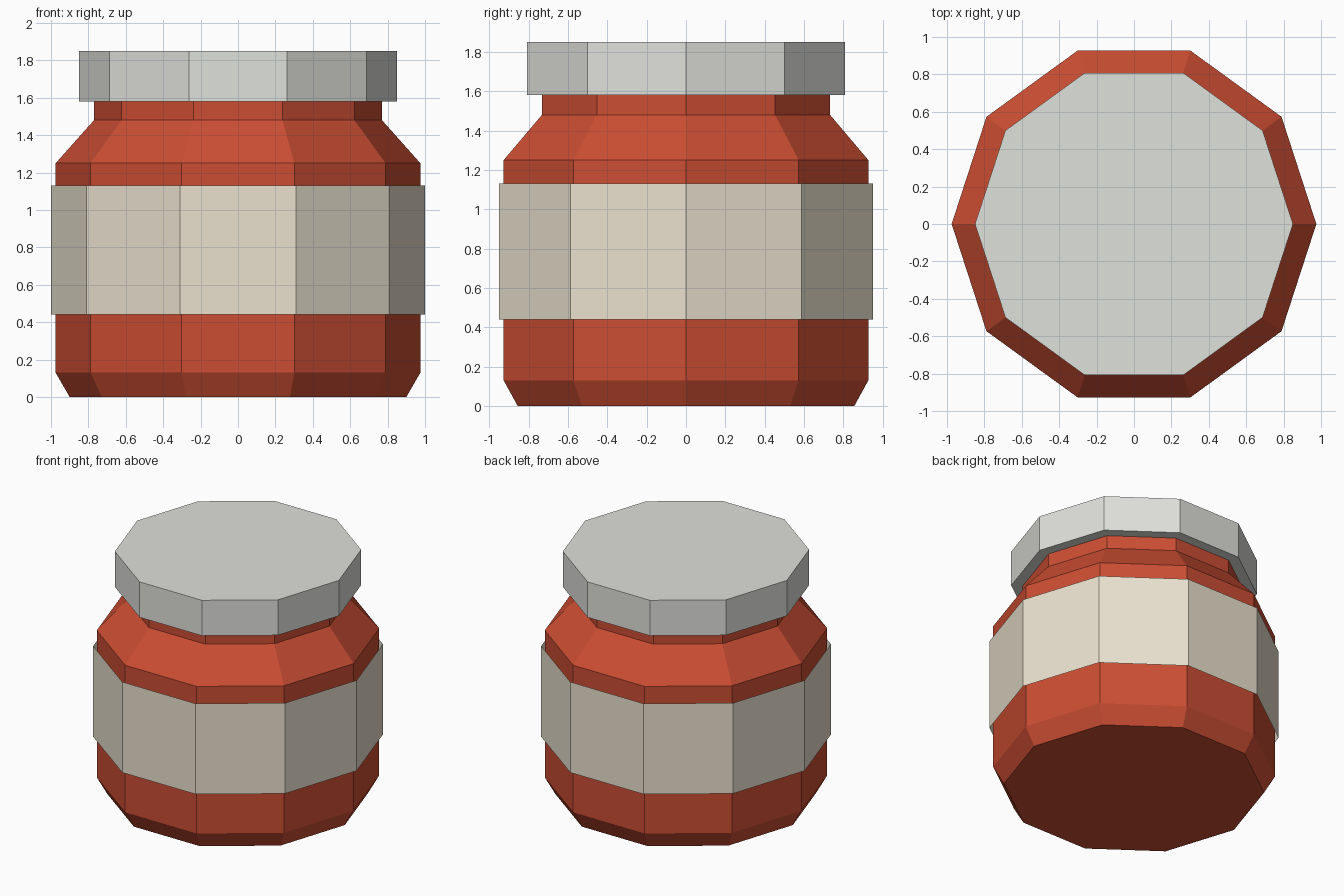
import bpy, bmesh, math

if "Cube" in bpy.data.objects:
    bpy.data.objects.remove(bpy.data.objects["Cube"])

SIDES = 10


def material(name, rgb):
    mat = bpy.data.materials.new(name)
    mat.diffuse_color = (*rgb, 1)
    mat.use_nodes = True
    mat.node_tree.nodes["Principled BSDF"].inputs["Base Color"].default_value = mat.diffuse_color
    return mat


def lathe(name, profile, mat, capped=True):
    """Spin a (radius, height) profile into a flat-faced ten-sided body."""
    bm = bmesh.new()
    rings = []
    for r, z in profile:
        rings.append([bm.verts.new((r * math.cos(math.tau * i / SIDES),
                                    r * math.sin(math.tau * i / SIDES), z))
                      for i in range(SIDES)])
    for low, high in zip(rings, rings[1:]):
        for i in range(SIDES):
            j = (i + 1) % SIDES
            bm.faces.new((low[i], low[j], high[j], high[i]))
    if capped:
        bm.faces.new(rings[0][::-1])
        bm.faces.new(rings[-1])
    mesh = bpy.data.meshes.new(name)
    bm.to_mesh(mesh)
    bm.free()
    mesh.materials.append(mat)
    obj = bpy.data.objects.new(name, mesh)
    bpy.context.collection.objects.link(obj)
    return obj


red = material("red", (0.60, 0.075, 0.033))
cream = material("cream", (0.82, 0.75, 0.62))
metal = material("pale_metal", (0.74, 0.75, 0.71))

# Jar body with chamfered base, sloped shoulder and neck
lathe("jar_body", [(0.90, 0), (0.975, 0.13), (0.975, 1.25),
                   (0.77, 1.48), (0.77, 1.58)], red)

# Paper label: an open band standing just off the body
lathe("label", [(1.0, 0.44), (1.0, 1.13)], cream, capped=False)

# Lid
lathe("lid", [(0.85, 1.58), (0.85, 1.85)], metal)
